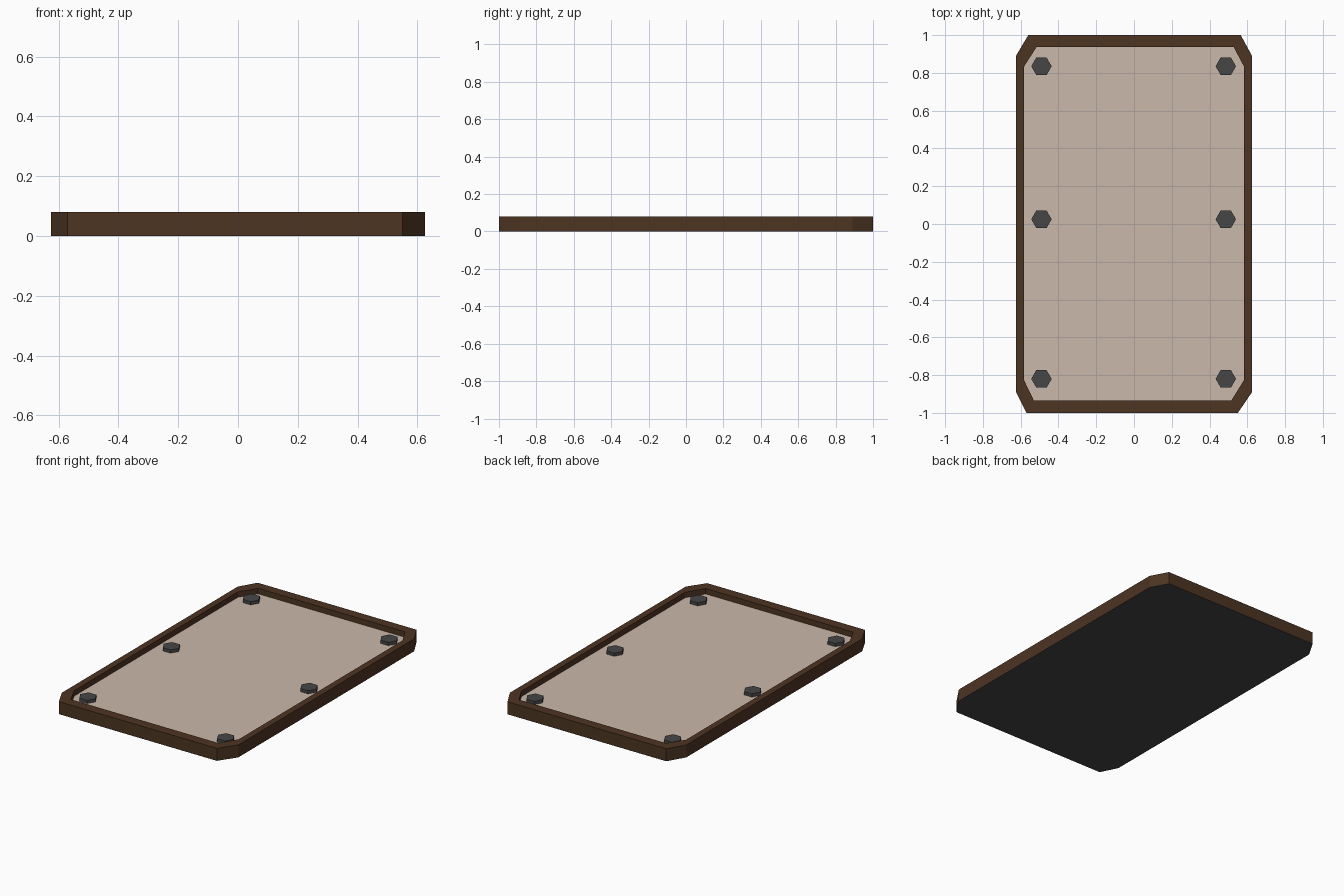
import bpy, bmesh, math

if "Cube" in bpy.data.objects:
    bpy.data.objects.remove(bpy.data.objects["Cube"])

RIM_Z, PANEL_Z, BOLT_Z = 0.08, 0.045, 0.066


def material(name, rgb):
    m = bpy.data.materials.new(name)
    m.diffuse_color = (*rgb, 1.0)
    m.use_nodes = True
    m.node_tree.nodes["Principled BSDF"].inputs["Base Color"].default_value = m.diffuse_color
    return m


wood = material("dark_brown", (0.074, 0.035, 0.0165))
metal = material("dark_grey_metal", (0.062, 0.062, 0.062))
cream = material("pale_tan", (0.60, 0.48, 0.405))


def make(name, bm, mat):
    me = bpy.data.meshes.new(name)
    bm.normal_update()
    bm.to_mesh(me)
    bm.free()
    me.materials.append(mat)
    ob = bpy.data.objects.new(name, me)
    bpy.context.collection.objects.link(ob)
    return ob


def ring(bm, outline, z):
    return [bm.verts.new((x, y, z)) for x, y in outline]


def bridge(bm, a, b):
    n = len(a)
    for i in range(n):
        j = (i + 1) % n
        bm.faces.new((a[i], a[j], b[j], b[i]))


# Clipped-corner outlines, counter-clockwise seen from above
outer = [(-0.57, -1), (0.55, -1), (0.625, -0.89), (0.625, 0.89),
         (0.565, 1), (-0.56, 1), (-0.625, 0.89), (-0.625, -0.89)]
inner = [(-0.53, -0.935), (0.515, -0.935), (0.583, -0.825), (0.583, 0.832),
         (0.527, 0.938), (-0.515, 0.938), (-0.583, 0.832), (-0.583, -0.825)]

# Raised frame: outer wall, flat rim, inner wall
bm = bmesh.new()
loops = [ring(bm, outer, 0), ring(bm, outer, RIM_Z),
         ring(bm, inner, RIM_Z), ring(bm, inner, PANEL_Z)]
for a, b in zip(loops, loops[1:]):
    bridge(bm, a, b)
make("frame", bm, wood)

# Underside plate, flush with the frame
bm = bmesh.new()
bm.faces.new(list(reversed(ring(bm, outer, 0))))
make("underside", bm, metal)

# Recessed panel
bm = bmesh.new()
bm.faces.new(ring(bm, inner, PANEL_Z))
make("panel", bm, cream)

# Six hexagonal bolt heads
for row, y in zip(("front", "middle", "back"), (-0.82, 0.025, 0.835)):
    for side, x in (("left", -0.49), ("right", 0.486)):
        bm = bmesh.new()
        hexagon = [(x + 0.054 * math.cos(k * math.pi / 3),
                    y + 0.054 * math.sin(k * math.pi / 3)) for k in range(6)]
        low, high = ring(bm, hexagon, PANEL_Z), ring(bm, hexagon, BOLT_Z)
        bridge(bm, low, high)
        bm.faces.new(high)
        make(f"bolt_{row}_{side}", bm, metal)
